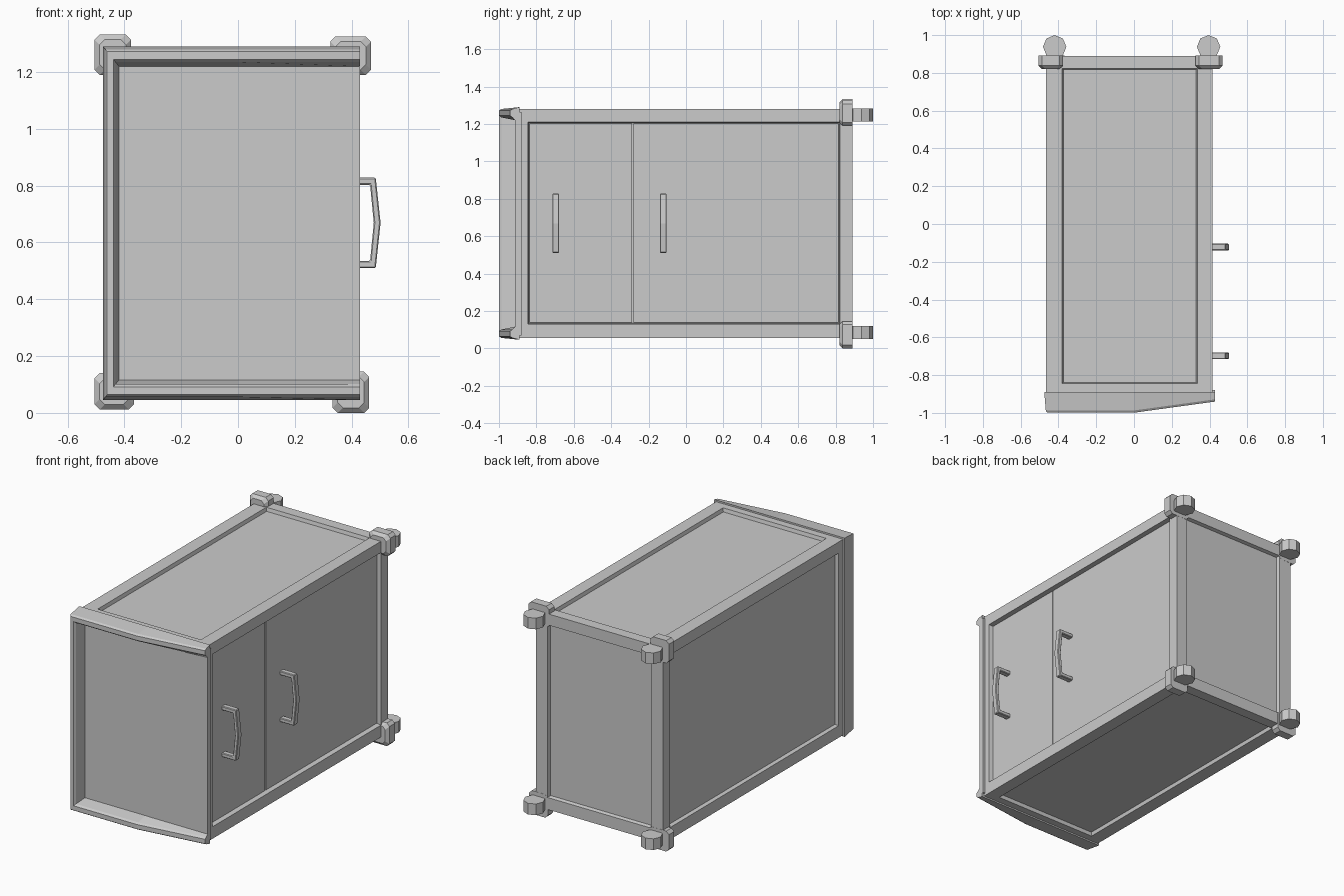
import bpy, bmesh
from mathutils import Vector

if "Cube" in bpy.data.objects:
    bpy.data.objects.remove(bpy.data.objects["Cube"])


def finish(bm, name, bevel=0):
    bmesh.ops.recalc_face_normals(bm, faces=bm.faces)
    me = bpy.data.meshes.new(name)
    bm.to_mesh(me)
    bm.free()
    ob = bpy.data.objects.new(name, me)
    bpy.context.collection.objects.link(ob)
    if bevel:
        m = ob.modifiers.new("bevel", 'BEVEL')
        m.width, m.segments = bevel, 1
    return ob


def cube(lo, hi):
    bm = bmesh.new()
    bmesh.ops.create_cube(bm, size=1)
    for v in bm.verts:
        v.co = Vector([hi[i] if v.co[i] > 0 else lo[i] for i in range(3)])
    return bm


def loft(name, rings):
    """Skin a row of closed rings and cap both ends."""
    bm = bmesh.new()
    rows = [[bm.verts.new(p) for p in r] for r in rings]
    n = len(rows[0])
    for a, b in zip(rows, rows[1:]):
        for i in range(n):
            j = (i + 1) % n
            bm.faces.new((a[i], a[j], b[j], b[i]))
    bm.faces.new(rows[0])
    bm.faces.new(rows[-1])
    return finish(bm, name)


# Cabinet body: a box with a sunken panel on every side but the front
LO, HI = (-0.465, -0.89, 0.055), (0.415, 0.89, 1.28)
PLO, PHI = (-0.38, -0.845, 0.13), (0.335, 0.823, 1.21)
bm = cube(LO, HI)
bm.normal_update()
for f in [f for f in bm.faces if f.normal.y > -0.5]:
    axis = max(range(3), key=lambda i: abs(f.normal[i]))
    depth = 0.035 if f.normal.x > 0.5 else 0.022
    bmesh.ops.inset_region(bm, faces=[f], thickness=0.02)
    for v in f.verts:
        for i in range(3):
            if i != axis:
                v.co[i] = PHI[i] if v.co[i] > (LO[i] + HI[i]) / 2 else PLO[i]
    bmesh.ops.inset_region(bm, faces=[f], thickness=0.008, depth=-depth)
finish(bm, "cabinet_body")

# Two doors set into the right side, each with a bowed handle
for name, y0, y1, hy in (("small_door", -0.837, -0.289, -0.697),
                         ("large_door", -0.281, 0.815, -0.122)):
    finish(cube((0.37, y0, 0.138), (0.39, y1, 1.202)), name)
    profile = [(0.385, 0.51), (0.485, 0.51), (0.502, 0.669), (0.485, 0.828),
               (0.385, 0.828), (0.385, 0.803), (0.465, 0.803), (0.478, 0.669),
               (0.465, 0.535), (0.385, 0.535)]
    bm = bmesh.new()
    face = bm.faces.new([bm.verts.new((x, hy - 0.018, z)) for x, z in profile])
    new = bmesh.ops.extrude_face_region(bm, geom=[face])["geom"]
    bmesh.ops.translate(bm, vec=(0, 0.036, 0),
                        verts=[g for g in new if isinstance(g, bmesh.types.BMVert)])
    finish(bm, name + "_handle", bevel=0.004)

# Front panel and the three-sided raised rim that tapers to the open right side
finish(cube((-0.45, -0.915, 0.07), (0.43, -0.88, 1.265)), "front_panel")


def rim_section(x, zside, front, corner):
    ring = []
    for off, y in ((0, -0.89), (0.01, front + 0.012), (0.018, front),
                   (0.046, front), (0.055, front + 0.012),
                   (0.07, -0.914), (0.07, -0.89)):
        z = 0.046 + off if zside < 0 else 1.29 - off
        ring.append((x + off * 0.8 if corner else x, y, z))
    return ring


stations = ((0.43, -0.94, False), (0.0, -0.999, False), (-0.475, -0.999, True))
rings = [rim_section(x, -1, y, c) for x, y, c in stations]
rings += [rim_section(x, 1, y, c) for x, y, c in reversed(stations)]
loft("front_rim", rings)


# Chamfered corner brackets and eight-sided feet on the back
def chamfered(x0, x1, z0, z1, y, s):
    x0, x1, z0, z1 = x0 + s, x1 - s, z0 + s, z1 - s
    c = 0.018
    return [(x, y, z) for x, z in (
        (x0 + c, z0), (x1 - c, z0), (x1, z0 + c), (x1, z1 - c),
        (x1 - c, z1), (x0 + c, z1), (x0, z1 - c), (x0, z0 + c))]


for name, fx, fz, box in (
        ("lower_left", -0.42, 0.085, (-0.505, -0.367, 0.012, 0.14)),
        ("lower_right", 0.395, 0.085, (0.333, 0.462, 0.0, 0.145)),
        ("upper_left", -0.42, 1.248, (-0.505, -0.377, 1.19, 1.332)),
        ("upper_right", 0.395, 1.248, (0.325, 0.468, 1.19, 1.325))):
    loft(name + "_bracket", [chamfered(*box, 0.82, 0.018),
                             chamfered(*box, 0.838, 0),
                             chamfered(*box, 0.891, 0)])
    bm = bmesh.new()
    bmesh.ops.create_cone(bm, cap_ends=True, segments=8, radius1=0.062,
                          radius2=0.062, depth=0.07)
    bmesh.ops.translate(bm, verts=bm.verts, vec=(fx, 0.938, fz))
    finish(bm, name + "_foot")
